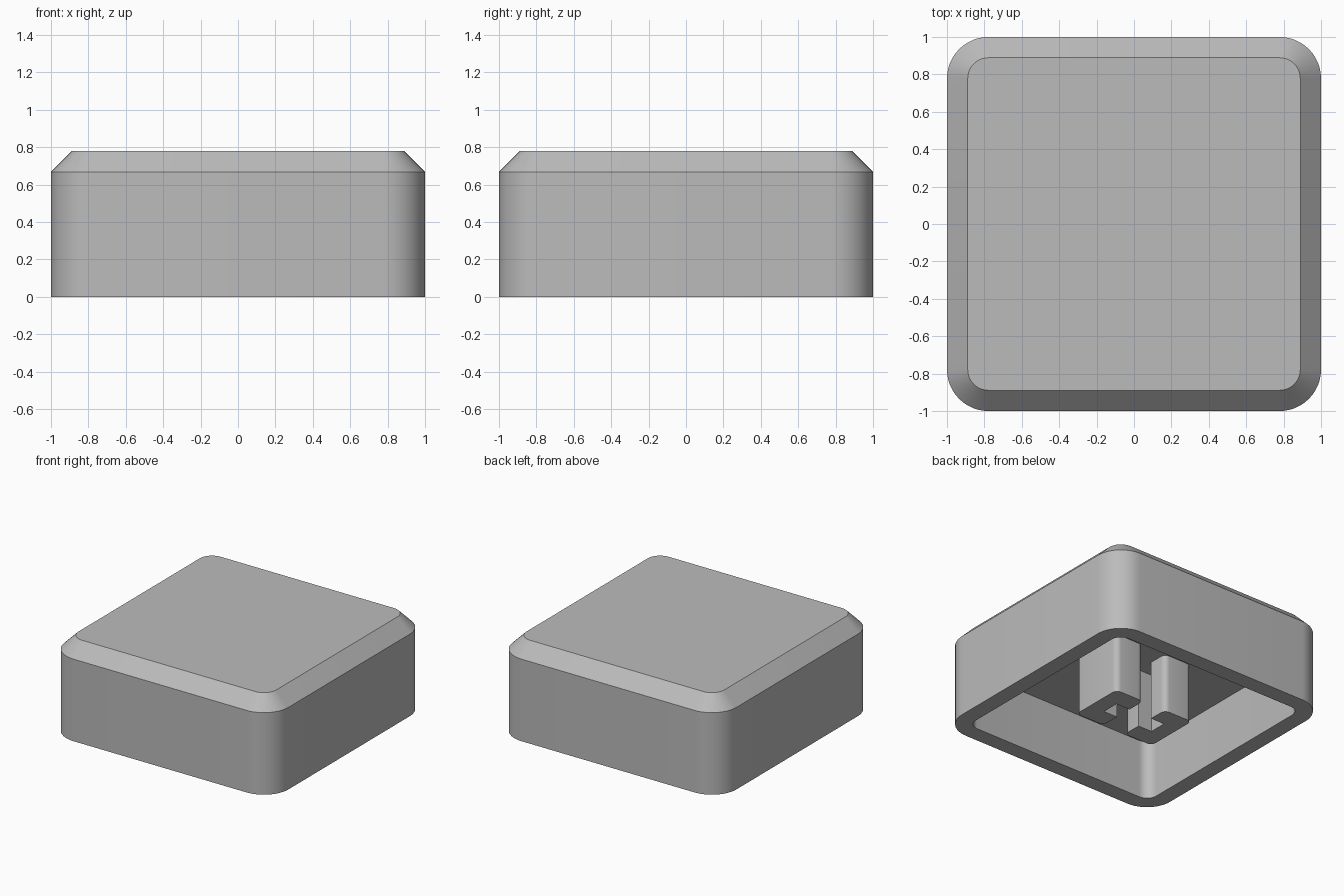
import bpy, bmesh, math

if "Cube" in bpy.data.objects:
    bpy.data.objects.remove(bpy.data.objects["Cube"])

GREY = bpy.data.materials.new("plain grey")
GREY.diffuse_color = (0.5, 0.5, 0.5, 1)
GREY.use_nodes = True
GREY.node_tree.nodes["Principled BSDF"].inputs["Base Color"].default_value = GREY.diffuse_color


def round_corner(cx, cy, r, start, steps):
    """Points of a quarter arc, counter-clockwise from the start angle."""
    return [(cx + r * math.cos(math.radians(start + 90 * i / steps)),
             cy + r * math.sin(math.radians(start + 90 * i / steps)))
            for i in range(steps + 1)]


def rounded_square(half, r, steps=12):
    c = half - r
    pts = []
    for k, (sx, sy) in enumerate([(1, 1), (-1, 1), (-1, -1), (1, -1)]):
        pts += round_corner(sx * c, sy * c, r, 90 * k, steps)
    return pts


def finish(name, bm):
    bmesh.ops.recalc_face_normals(bm, faces=bm.faces)
    mesh = bpy.data.meshes.new(name)
    bm.to_mesh(mesh)
    bm.free()
    mesh.materials.append(GREY)
    ob = bpy.data.objects.new(name, mesh)
    bpy.context.collection.objects.link(ob)
    bpy.ops.object.select_all(action='DESELECT')
    ob.select_set(True)
    bpy.context.view_layer.objects.active = ob
    bpy.ops.object.shade_smooth_by_angle(angle=math.radians(30))
    return ob


def loft(name, sections):
    """Skin a list of (outline, z) sections and cap both ends."""
    bm = bmesh.new()
    rings = [[bm.verts.new((x, y, z)) for x, y in pts] for pts, z in sections]
    for a, b in zip(rings, rings[1:]):
        n = len(a)
        for i in range(n):
            j = (i + 1) % n
            bm.faces.new((a[i], a[j], b[j], b[i]))
    bm.faces.new(rings[0])
    bm.faces.new(rings[-1])
    return finish(name, bm)


CEILING = 0.478

# Hollow cap: inner ceiling, inner wall, bottom rim, outer wall, chamfer, top
inner = rounded_square(0.867, 0.089)
outer = rounded_square(1.0, 0.222)
loft("cap_shell", [(inner, CEILING), (inner, 0), (outer, 0), (outer, 0.667),
                   (rounded_square(0.889, 0.111), 0.778)])

# Two C-shaped stem halves facing each other across a slot
X0, X1, Y1, R = 0.104, 0.361, 0.228, 0.045      # slot edge, outer extents, rounding
NOTCH_X, NOTCH_Y = 0.228, 0.072
profile = (round_corner(X1 - R, Y1 - R, R, 0, 6)
           + round_corner(X0 + R, Y1 - R, R, 90, 6)
           + [(X0, NOTCH_Y), (NOTCH_X, NOTCH_Y), (NOTCH_X, -NOTCH_Y), (X0, -NOTCH_Y)]
           + round_corner(X0 + R, -Y1 + R, R, 180, 6)
           + round_corner(X1 - R, -Y1 + R, R, 270, 6))
for name, side in (("stem_right", 1), ("stem_left", -1)):
    loft(name, [([(side * x, y) for x, y in profile], z) for z in (0, CEILING + 0.01)])
